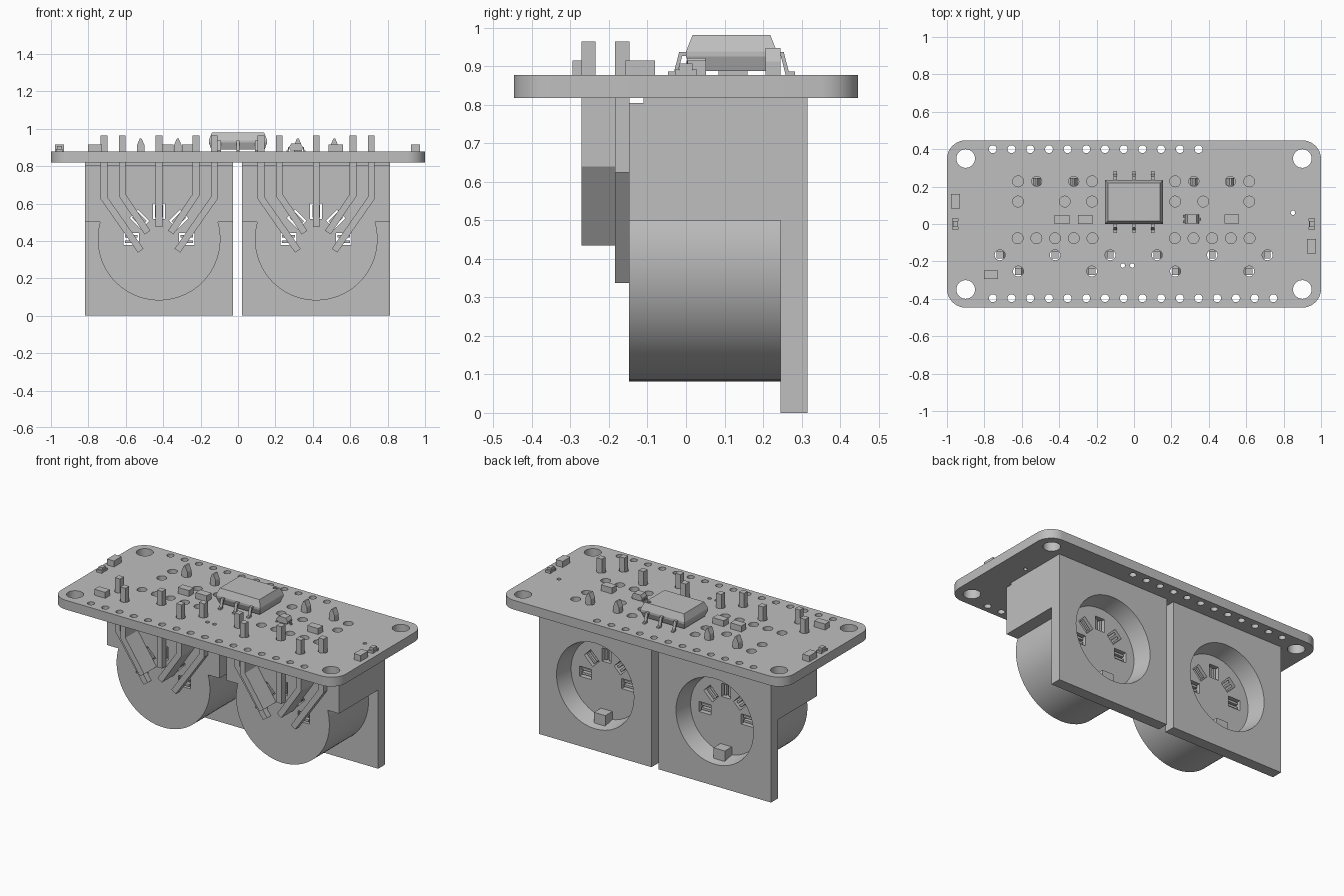
import bpy, bmesh, math
from mathutils import Vector, Matrix

cube = bpy.data.objects.get("Cube")
if cube:
    bpy.data.objects.remove(cube, do_unlink=True)

GREY = bpy.data.materials.new("plain_grey")
GREY.use_nodes = True
colour = (0.52, 0.52, 0.52, 1)
GREY.diffuse_color = colour
GREY.node_tree.nodes["Principled BSDF"].inputs["Base Color"].default_value = colour

BOTTOM, TOP = 0.818, 0.877          # board faces
SOCKET_Z, FLOOR_Y = 0.41, 0.20      # socket axis height, cavity floor
SOCKETS = {"right": -0.422, "left": 0.418}


def finish(name, bm):
    bmesh.ops.recalc_face_normals(bm, faces=bm.faces)
    mesh = bpy.data.meshes.new(name)
    bm.to_mesh(mesh)
    bm.free()
    mesh.materials.append(GREY)
    ob = bpy.data.objects.new(name, mesh)
    bpy.context.collection.objects.link(ob)
    return ob


def add_prism(bm, pts, axis, lo, hi):
    """Extrude a flat outline along one axis."""
    place = {"x": lambda p, d: (d, p[0], p[1]),
             "y": lambda p, d: (p[0], d, p[1]),
             "z": lambda p, d: (p[0], p[1], d)}[axis]
    a = [bm.verts.new(place(p, lo)) for p in pts]
    b = [bm.verts.new(place(p, hi)) for p in pts]
    bm.faces.new(a)
    bm.faces.new(b[::-1])
    for i in range(len(pts)):
        j = (i + 1) % len(pts)
        bm.faces.new((a[i], a[j], b[j], b[i]))


def prism(name, pts, axis, lo, hi):
    bm = bmesh.new()
    add_prism(bm, pts, axis, lo, hi)
    return finish(name, bm)


def box(name, x, y, z):
    return prism(name, [(x[0], y[0]), (x[1], y[0]), (x[1], y[1]), (x[0], y[1])], "z", *z)


def arc(cx, cy, r, a0, a1, n):
    return [(cx + r * math.cos(math.radians(a0 + (a1 - a0) * i / n)),
             cy + r * math.sin(math.radians(a0 + (a1 - a0) * i / n))) for i in range(n + 1)]


def strip_outline(path, half):
    """Mitred outline around an open path."""
    path = [Vector(p) for p in path]
    dirs = [(b - a).normalized() for a, b in zip(path, path[1:])]
    left, right = [], []
    for i, p in enumerate(path):
        d0, d1 = dirs[max(i - 1, 0)], dirs[min(i, len(dirs) - 1)]
        n0, n1 = Vector((-d0.y, d0.x)), Vector((-d1.y, d1.x))
        m = (n0 + n1).normalized()
        off = m * (half / m.dot(n0))
        left.append(p + off)
        right.append(p - off)
    return left + right[::-1]


def cut(ob, cutter):
    cutter.hide_render = True
    mod = ob.modifiers.new("cut", "BOOLEAN")
    mod.operation, mod.solver, mod.object = "DIFFERENCE", "EXACT", cutter
    bpy.context.view_layer.objects.active = ob
    bpy.ops.object.modifier_apply(modifier=mod.name)


def drop(ob):
    bpy.data.objects.remove(ob, do_unlink=True)


def smooth(ob):
    bpy.ops.object.select_all(action="DESELECT")
    ob.select_set(True)
    bpy.context.view_layer.objects.active = ob
    bpy.ops.object.shade_smooth_by_angle(angle=math.radians(30))


# circuit board with rounded corners
R = 0.1
outline = []
for sx, sy, a in ((1, 1, 0), (-1, 1, 90), (-1, -1, 180), (1, -1, 270)):
    outline += arc(sx * (1 - R), sy * (0.447 - R), R, a, a + 90, 10)
board = prism("circuit_board", outline, "z", BOTTOM, TOP)

# board holes: mounting, header rows, socket terminals and vias
POSTS = (-0.52, -0.322, 0.32, 0.515)
holes = [(sx * 0.9, sy * 0.35, 0.05) for sx in (-1, 1) for sy in (-1, 1)]
holes += [(-0.755 + 0.1 * i, 0.4, 0.021) for i in range(12)]
holes += [(-0.755 + 0.1 * i, -0.397, 0.021) for i in range(16)]
holes += [(x, 0.228, 0.027) for x in POSTS]
for cx in SOCKETS.values():
    holes += [(cx + d, y, 0.029) for y in (0.228, 0.12) for d in (-0.198, 0.198)]
    holes += [(cx + 0.1 * i, -0.076, 0.029) for i in range(-2, 3)]
    holes += [(cx + d, -0.166, 0.028) for d in (-0.295, 0, 0.295)]
    holes += [(cx + d, -0.253, 0.028) for d in (-0.197, 0.197)]
holes += [(-0.37, 0.12, 0.029), (0.37, 0.12, 0.029)]
holes += [(-0.06, -0.222, 0.012), (-0.01, -0.222, 0.012), (0.85, 0.06, 0.012)]
bm = bmesh.new()
for x, y, r in holes:
    add_prism(bm, arc(x, y, r, 0, 345, 23), "z", BOTTOM - 0.05, TOP + 0.05)
drill = finish("drill", bm)
cut(board, drill)
drop(drill)
smooth(board)

# round sockets with square flanges, one per side
for side, cx in SOCKETS.items():
    w = 0.396
    shelf = math.degrees(math.asin((0.5 - SOCKET_Z) / 0.328))
    body_pts = [(cx + w, 0.5), (cx + w, BOTTOM), (cx - w, BOTTOM), (cx - w, 0.5)]
    body_pts += arc(cx, SOCKET_Z, 0.328, 180 - shelf, 360 + shelf, 48)
    body = prism(side + "_socket_body", body_pts, "y", -0.148, 0.245)
    flange = box(side + "_socket_flange", (cx - w, cx + w), (0.245, 0.315), (0, BOTTOM))

    # tapered opening facing the back
    bm = bmesh.new()
    depth = 0.33 - FLOOR_Y
    bmesh.ops.create_cone(bm, cap_ends=True, segments=48, radius1=0.275, radius2=0.25, depth=depth,
                          matrix=Matrix.Translation((cx, FLOOR_Y + depth / 2, SOCKET_Z))
                          @ Matrix.Rotation(math.radians(90), 4, "X"))
    mouth = finish("mouth", bm)
    cut(body, mouth)
    cut(flange, mouth)
    drop(mouth)

    # pin slots in the fan, each holding a two-bladed clip
    slots, clips = bmesh.new(), bmesh.new()
    for a in range(0, 181, 45):
        u = Vector((math.cos(math.radians(a)), math.sin(math.radians(a))))
        v = Vector((-u.y, u.x))
        c = Vector((cx, SOCKET_Z)) + u * 0.148

        def rect(ru, rv, shift=0):
            return [c + u * ru * i + v * (rv * j + shift)
                    for i, j in ((-1, -1), (1, -1), (1, 1), (-1, 1))]
        add_prism(slots, rect(0.042, 0.032), "y", -0.2, FLOOR_Y + 0.02)
        for s in (-0.014, 0.014):
            add_prism(clips, rect(0.034, 0.007, s), "y", -0.147, FLOOR_Y - 0.012)
    slot_cutter = finish("slots", slots)
    cut(body, slot_cutter)
    drop(slot_cutter)
    finish(side + "_pin_clips", clips)

    # relief along the top front edge
    relief = box("relief", (cx - 0.5, cx + 0.5), (-0.2, -0.11), (0.805, 0.9))
    cut(body, relief)
    drop(relief)
    smooth(body)
    smooth(flange)
    box(side + "_socket_key", (cx - 0.04, cx + 0.04), (FLOOR_Y - 0.01, 0.27),
        (SOCKET_Z - 0.262, SOCKET_Z - 0.195))

    # bent terminals running from the fan up through the board
    pin_top = 0.965
    prism(side + "_centre_terminal", strip_outline([(cx, 0.475), (cx, pin_top)], 0.018),
          "y", -0.185, -0.147)
    for s, tag in ((-1, "right"), (1, "left")):
        outer = [(cx + s * 0.295, pin_top), (cx + s * 0.295, 0.63), (cx + s * 0.098, 0.348)]
        prism(f"{side}_outer_terminal_{tag}", strip_outline(outer, 0.018), "y", -0.185, -0.147)
        inner = [(cx + s * 0.197, BOTTOM), (cx + s * 0.197, 0.645), (cx + s * 0.062, 0.445)]
        prism(f"{side}_inner_terminal_{tag}", strip_outline(inner, 0.018), "y", -0.272, -0.147)
        px = cx + s * 0.197
        box(f"{side}_inner_pin_{tag}", (px - 0.018, px + 0.018), (-0.272, -0.235), (BOTTOM, pin_top))

# pointed locating posts
for i, x in enumerate(POSTS):
    prism(f"locating_post_{i + 1}", [(x - 0.02, BOTTOM), (x + 0.02, BOTTOM), (x + 0.02, 0.912),
          (x + 0.005, 0.947), (x - 0.005, 0.947), (x - 0.02, 0.912)], "y", 0.206, 0.246)

# chip body with sloped sides, built from stacked rectangles
bm = bmesh.new()
rings = []
for inset, z in ((0.014, 0.888), (0, 0.925), (0, 0.938), (0.017, 0.981)):
    x, y0, y1 = 0.156 - inset, inset, 0.236 - inset
    rings.append([bm.verts.new((px, py, z)) for px, py in ((-x, y0), (x, y0), (x, y1), (-x, y1))])
bm.faces.new(rings[0])
bm.faces.new(rings[-1])
for a, b in zip(rings, rings[1:]):
    for i in range(4):
        bm.faces.new((a[i], a[(i + 1) % 4], b[(i + 1) % 4], b[i]))
chip = finish("chip_body", bm)
dot = prism("dot", arc(0.12, 0.2, 0.012, 0, 337.5, 15), "z", 0.974, 1.0)
cut(chip, dot)
drop(dot)

# gull-wing chip legs
for s, tag in ((-1, "front"), (1, "back")):
    path = [(0.118 + s * d, z) for d, z in ((0.11, 0.932), (0.132, 0.932), (0.145, 0.881), (0.165, 0.881))]
    for i in (-1, 0, 1):
        prism(f"chip_leg_{tag}_{i + 2}", strip_outline(path, 0.005), "x", i * 0.1 - 0.009, i * 0.1 + 0.009)

# small block components
BLOCKS = [(-0.955, 0.122, 0.024, 0.038), (0.948, -0.119, 0.024, 0.038), (-0.385, 0.025, 0.039, 0.024),
          (-0.26, 0.025, 0.039, 0.024), (0.523, 0.028, 0.038, 0.024), (-0.765, -0.272, 0.038, 0.023)]
for i, (x, y, hx, hy) in enumerate(BLOCKS):
    box(f"block_component_{i + 1}", (x - hx, x + hx), (y - hy, y + hy), (TOP, 0.915))

# indicator lamps: base with end pads and a raised lens
for x, tag in ((-0.955, "right"), (0.951, "left")):
    box(f"lamp_base_{tag}", (x - 0.015, x + 0.015), (-0.028, 0.028), (TOP, 0.889))
    box(f"lamp_lens_{tag}", (x - 0.013, x + 0.013), (-0.017, 0.017), (0.889, 0.907))
    for y in (-0.022, 0.022):
        box(f"lamp_pad_{tag}", (x - 0.018, x + 0.018), (y - 0.007, y + 0.007), (TOP, 0.892))

# three-legged transistor
prism("transistor_body", [(0.278, 0.884), (0.342, 0.884), (0.347, 0.9), (0.335, 0.922),
                          (0.285, 0.922), (0.273, 0.9)], "y", 0.002, 0.05)
for s, ys in ((-1, (0.012, 0.041)), (1, (0.026,))):
    path = [(0.31 + s * d, z) for d, z in ((0.03, 0.9), (0.04, 0.9), (0.042, 0.88), (0.05, 0.88))]
    for y in ys:
        prism("transistor_leg", strip_outline(path, 0.003), "y", y - 0.006, y + 0.006)
